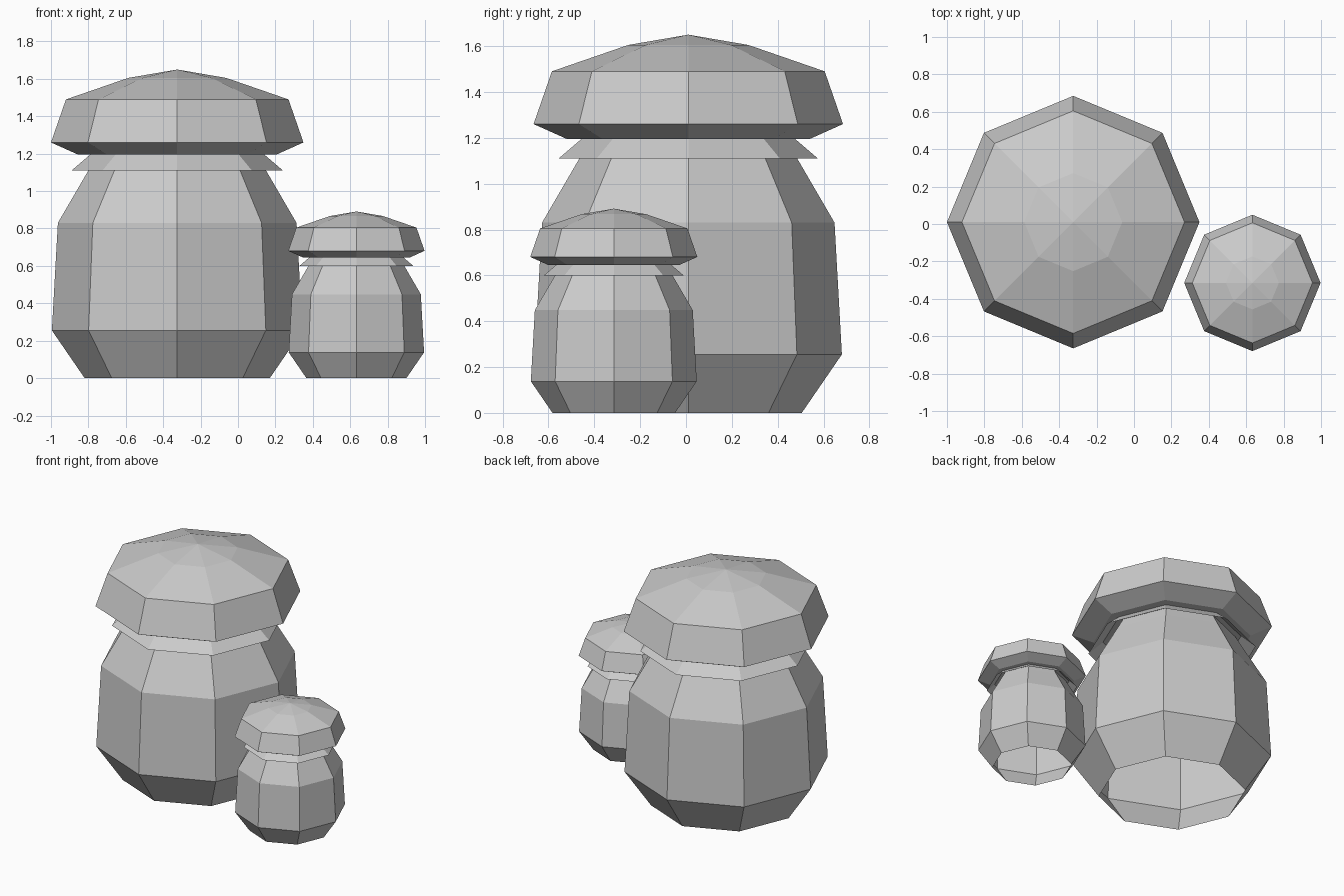
import bpy, bmesh, math

SIDES = 8

cube = bpy.data.objects.get("Cube")
if cube:
    bpy.data.objects.remove(cube, do_unlink=True)

grey = bpy.data.materials.new("plain_grey")
grey.use_nodes = True
colour = (0.6, 0.6, 0.6, 1)
grey.diffuse_color = colour
grey.node_tree.nodes["Principled BSDF"].inputs["Base Color"].default_value = colour


def lathe(name, profile, centre, scale):
    """Turn a (radius, height) profile, listed bottom to top, into a faceted part."""
    bm = bmesh.new()
    rings = []
    for r, z in profile:
        if r == 0:
            rings.append([bm.verts.new((0, 0, z))] * SIDES)
            continue
        angles = [2 * math.pi * i / SIDES for i in range(SIDES)]
        rings.append([bm.verts.new((r * math.cos(a), r * math.sin(a), z)) for a in angles])
    for low, high in zip(rings, rings[1:]):
        for i in range(SIDES):
            j = (i + 1) % SIDES
            corners = dict.fromkeys((low[i], low[j], high[j], high[i]))
            bm.faces.new(list(corners))
    mesh = bpy.data.meshes.new(name)
    bm.to_mesh(mesh)
    bm.free()
    mesh.materials.append(grey)
    obj = bpy.data.objects.new(name, mesh)
    obj.location = (*centre, 0)
    obj.scale = (scale, scale, scale)
    bpy.context.collection.objects.link(obj)


# Stem open at the foot, flared collar, and domed cap
PARTS = {
    "stem": [(0.495, 0), (0.67, 0.255), (0.638, 0.83), (0.475, 1.11), (0.43, 1.19)],
    "collar": [(0.565, 1.11), (0.46, 1.2)],
    "cap": [(0.42, 1.195), (0.53, 1.195), (0.675, 1.26),
            (0.595, 1.49), (0.262, 1.605), (0, 1.65)],
}

# Large mushroom and its small neighbour
for size, centre, scale in (("large", (-0.325, 0.01), 1), ("small", (0.633, -0.315), 0.54)):
    for part, profile in PARTS.items():
        lathe(f"{size}_{part}", profile, centre, scale)
